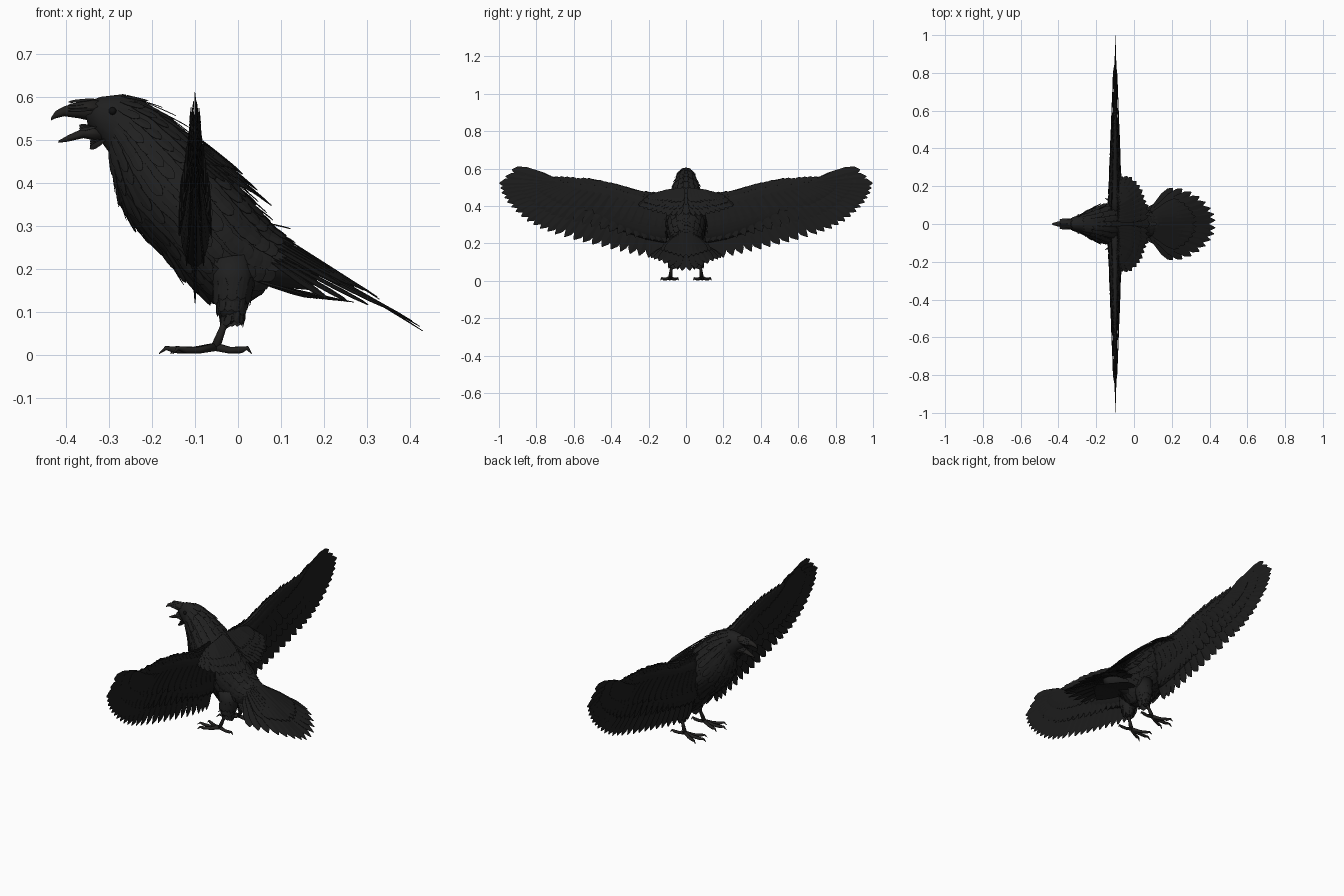
import bpy, bmesh, math, random
from mathutils import Vector

random.seed(4)
default_cube = bpy.data.objects.get("Cube")
if default_cube:
    bpy.data.objects.remove(default_cube, do_unlink=True)


def material(name, color):
    mat = bpy.data.materials.new(name)
    mat.use_nodes = True
    mat.diffuse_color = (*color, 1)
    mat.node_tree.nodes["Principled BSDF"].inputs["Base Color"].default_value = (*color, 1)
    return mat


plumage = material("black plumage", (.014, .014, .014))
flight = material("dark flight feathers", (.012, .012, .012))
horn = material("dark horn", (.016, .015, .014))
eye_black = material("eye black", (.005, .005, .005))


def finish(name, bm, mat, smooth=False, mirror=False, thickness=0):
    """Turn a bmesh into a named object, optionally mirrored across the body."""
    bmesh.ops.recalc_face_normals(bm, faces=bm.faces)
    mesh = bpy.data.meshes.new(name)
    bm.to_mesh(mesh)
    bm.free()
    obj = bpy.data.objects.new(name, mesh)
    bpy.context.collection.objects.link(obj)
    mesh.materials.append(mat)
    if smooth:
        mesh.shade_smooth()
    if thickness:
        solid = obj.modifiers.new("thickness", 'SOLIDIFY')
        solid.thickness = thickness
        solid.offset = 0
    if mirror:
        mod = obj.modifiers.new("mirror", 'MIRROR')
        mod.use_axis = (False, True, False)
        mod.use_mirror_merge = False
    return obj


def along(points, t):
    """Point at fraction t of a list of tuples."""
    f = min(max(t, 0), 1) * (len(points) - 1)
    i = min(int(f), len(points) - 2)
    return Vector(points[i]).lerp(Vector(points[i + 1]), f - i)


def loft(bm, rings):
    rows = [[bm.verts.new(p) for p in ring] for ring in rings]
    count = len(rows[0])
    for a, b in zip(rows, rows[1:]):
        for i in range(count):
            j = (i + 1) % count
            bm.faces.new((a[i], a[j], b[j], b[i]))
    bm.faces.new(rows[0])
    bm.faces.new(rows[-1])


def oval(center, half_a, half_b, count):
    angles = [math.tau * i / count for i in range(count)]
    return [center + half_a * math.cos(a) + half_b * math.sin(a) for a in angles]


def tube(bm, path, radii, count=8):
    path = [Vector(p) for p in path]
    rings = []
    for i, (p, r) in enumerate(zip(path, radii)):
        d = (path[min(i + 1, len(path) - 1)] - path[max(i - 1, 0)]).normalized()
        side = d.cross(Vector((.1, 1, .2))).normalized()
        rings.append(oval(p, side * r, d.cross(side) * r, count))
    loft(bm, rings)


def feather(bm, base, tip, half_width, normal):
    """Pointed plate with a raised shaft."""
    base, tip, normal = Vector(base), Vector(tip), Vector(normal).normalized()
    side = (tip - base).cross(normal).normalized()
    rows = []
    for t, w in ((0, .4), (.3, .85), (.7, 1), (.9, .7), (1, .08)):
        mid, off = base.lerp(tip, t), side * half_width * w
        ridge = mid + normal * half_width * w * .1
        rows.append([bm.verts.new(p) for p in (mid - off, ridge, mid + off)])
    for a, b in zip(rows, rows[1:]):
        for i in range(2):
            bm.faces.new((a[i], a[i + 1], b[i + 1], b[i]))


def profile_rings(sections, count=16):
    """Rings from top point, bottom point and half width in the side plane."""
    rings = []
    for tx, tz, bx, bz, w in sections:
        top, bottom = Vector((tx, 0, tz)), Vector((bx, 0, bz))
        rings.append(oval((top + bottom) / 2, (top - bottom) / 2, Vector((0, w, 0)), count))
    return rings


# Head and body
body_sections = [
    (-.36, .585, -.35, .535, .018), (-.32, .6, -.325, .505, .037),
    (-.27, .606, -.3, .47, .05), (-.21, .585, -.29, .42, .056),
    (-.15, .545, -.275, .35, .078), (-.09, .49, -.235, .29, .098),
    (-.03, .43, -.17, .235, .108), (.02, .37, -.12, .17, .102),
    (.06, .32, -.06, .12, .088), (.09, .285, .01, .115, .068),
    (.13, .25, .06, .16, .045), (.2, .2, .17, .15, .025)]
bm = bmesh.new()
loft(bm, profile_rings(body_sections))
finish("body", bm, plumage, smooth=True)

# Overlapping contour feathers
bm = bmesh.new()
steps = 22
fine = [along(body_sections, i / steps) for i in range(steps + 1)]
rings = profile_rings(fine, 18)
for k in range(4, steps - 3):
    center = sum(rings[k], Vector()) / 18
    for i in range(18):
        base = rings[k][i]
        out = (base - center).normalized()
        reach = random.uniform(.004, .013)
        tip = rings[k + 2][i] + out * reach
        feather(bm, base, tip, .008 + .0008 * k, out)
finish("body_feathers", bm, plumage, thickness=.001)

# Beak, open
bm = bmesh.new()
loft(bm, profile_rings([
    (-.325, .597, -.325, .54, .03), (-.37, .588, -.37, .55, .02),
    (-.405, .578, -.405, .555, .013), (-.425, .567, -.425, .55, .007),
    (-.435, .552, -.435, .545, .002)], 10))
finish("upper_beak", bm, horn, smooth=True)
bm = bmesh.new()
loft(bm, profile_rings([
    (-.315, .545, -.315, .495, .028), (-.36, .527, -.36, .504, .017),
    (-.395, .511, -.395, .496, .01), (-.418, .498, -.418, .493, .002)], 10))
finish("lower_beak", bm, horn, smooth=True)

# Bristles over the beak and beard under it
bm = bmesh.new()
for i in range(4):
    y = .006 + .007 * i
    feather(bm, (-.335, y, .595 - .008 * i), (-.395, y * .8, .588 - .007 * i), .006, (0, .6, 1))
    feather(bm, (-.31, y, .5), (-.345, y, .497 - .006 * i), .007, (0, 1, -.4))
    feather(bm, (-.33, y, .53), (-.37, y * .8, .534 - .004 * i), .004, (0, 1, .4))
finish("beak_bristles", bm, plumage, mirror=True, thickness=.001)

# Eyes
bm = bmesh.new()
bmesh.ops.create_uvsphere(bm, u_segments=12, v_segments=8, radius=.009)
bmesh.ops.translate(bm, verts=bm.verts, vec=(-.292, .043, .567))
finish("eyes", bm, eye_black, smooth=True, mirror=True)

# Wing arm: flattened loft that thins towards the tip
bm = bmesh.new()
wing_sections = [
    (.04, .465, .22, .04), (.12, .465, .2, .038), (.22, .475, .22, .033),
    (.36, .515, .27, .026), (.5, .545, .33, .018), (.64, .55, .41, .01),
    (.78, .555, .49, .004)]
loft(bm, [oval(Vector((-.1, y, (top + low) / 2)), Vector((0, 0, (top - low) / 2)),
               Vector((half, 0, 0)), 14) for y, top, low, half in wing_sections])
finish("wing_arms", bm, flight, smooth=True, mirror=True)

# Flight feathers fanned along the wing
tips = [(.93, .595), (.998, .522), (.985, .47), (.955, .42), (.91, .37), (.85, .32),
        (.78, .28), (.7, .25), (.6, .22), (.5, .195), (.4, .17), (.3, .145), (.2, .125), (.13, .12)]
roots = [(.7, .535), (.68, .525), (.64, .51), (.57, .49), (.45, .47), (.3, .43), (.18, .41), (.08, .39)]


def wing_row(name, count, start, reach, half_width, faces, lift):
    bm = bmesh.new()
    for face in faces:
        for i in range(count):
            t = i / (count - 1)
            root, tip = along(roots, t), along(tips, t)
            a, b = root.lerp(tip, start), root.lerp(tip, reach)
            depth = face * lift * max(1.02 - b.x, 0)
            width = half_width * random.uniform(.9, 1.1)
            feather(bm, (-.1 + face * lift * .9 * (1.02 - a.x), *a), (-.1 + depth, *b),
                    width, (face or 1, -.1, 0))
    finish(name, bm, flight, mirror=True, thickness=.0015)


wing_row("flight_feathers", 27, 0, 1, .031, (0,), 0)
wing_row("greater_coverts", 26, .05, .68, .024, (-1, 1), .022)
wing_row("lesser_coverts", 24, 0, .42, .024, (-1, 1), .04)

# Small feathers breaking up the leading edge
bm = bmesh.new()
for i in range(30):
    y, top, low, half = along(wing_sections, i / 29)
    for face in (-1, 1):
        x = -.1 + face * half * .5
        feather(bm, (x, y - .02, top - .035), (x, y + .04, top + random.uniform(-.004, .006)),
                .014, (face, 0, .3))
finish("leading_edge_feathers", bm, flight, mirror=True, thickness=.001)

# Shoulder feathers sweeping over the back
bm = bmesh.new()
shoulder_tips = [(.075, .04, .35), (.08, .09, .345), (.06, .13, .36), (.045, .18, .37),
                 (.02, .22, .385), (-.02, .255, .4), (-.06, .25, .41)]
for row, reach in enumerate((1, .78, .55)):
    for i in range(11):
        t = i / 10
        base = along([(-.09, .02, .485), (-.085, .1, .475), (-.09, .16, .455)], t)
        tip = base.lerp(along(shoulder_tips, t), reach)
        lift = Vector((.004, 0, .006)) * row
        feather(bm, base + lift, tip + lift, .022, (.6, .1, 1))
finish("shoulder_feathers", bm, plumage, mirror=True, thickness=.0015)

# Tail fan, with shorter feathers above and below
bm = bmesh.new()
tail_tips = [(.43, .02, .055), (.42, .065, .07), (.385, .11, .09), (.34, .15, .11),
             (.275, .185, .12), (.205, .19, .13)]
for i in range(8):
    t = i / 7
    tip = along(tail_tips, t)
    base = Vector((.07, .008 + .02 * t, .275 - .05 * t))
    feather(bm, base, tip, .029, (.5, .25 * t, 1))
    if i < 6:
        upper = base.lerp(tip, .72) + Vector((0, 0, .012))
        feather(bm, base + Vector((0, 0, .02)), upper, .028, (.5, .3 * t, 1))
    lower = Vector((.05, .01 + .05 * t, .17))
    feather(bm, lower, (.27 - .1 * t, .01 + .1 * t, .122 + .01 * t), .024, (.2, 0, -1))
finish("tail_feathers", bm, flight, mirror=True, thickness=.0015)
bm = bmesh.new()
feather(bm, (.05, 0, .31), (.122, 0, .293), .012, (.2, 0, 1))
finish("rump_feather", bm, plumage, thickness=.002)

# Feathered thighs
bm = bmesh.new()
tube(bm, [(-.02, .05, .22), (-.01, .06, .16), (-.015, .07, .11), (-.025, .076, .075)],
     [.055, .05, .032, .012], 12)
finish("thighs", bm, plumage, smooth=True, mirror=True)
bm = bmesh.new()
for row in range(3):
    for i in range(12):
        a = math.tau * (i + row / 2) / 12
        out = Vector((math.cos(a), math.sin(a), 0))
        top = Vector((-.01, .06, .18 - .03 * row)) + out * (.048 - .01 * row)
        tip = Vector((-.015, .068, .12 - .025 * row)) + out * (.042 - .008 * row)
        tip.z += random.uniform(-.01, .01)
        feather(bm, top, tip, .014, out)
finish("thigh_feathers", bm, plumage, mirror=True, thickness=.001)

# Legs, toes and claws
bm = bmesh.new()
ankle = Vector((-.052, .084, .018))
tube(bm, [(-.02, .074, .1), (-.036, .079, .06), ankle], [.01, .008, .011])
for dx, dy in ((-.132, .004), (-.1, .052), (-.105, -.045), (.084, .006)):
    toe = Vector((dx, dy, 0))
    path = [ankle, ankle + toe * .4, ankle + toe * .72, ankle + toe * .88, ankle + toe]
    for p, z in zip(path[1:], (.01, .011, .015, .002)):
        p.z = z
    tube(bm, path, [.01, .008, .008, .005, .001])
finish("legs_and_feet", bm, horn, smooth=True, mirror=True)
